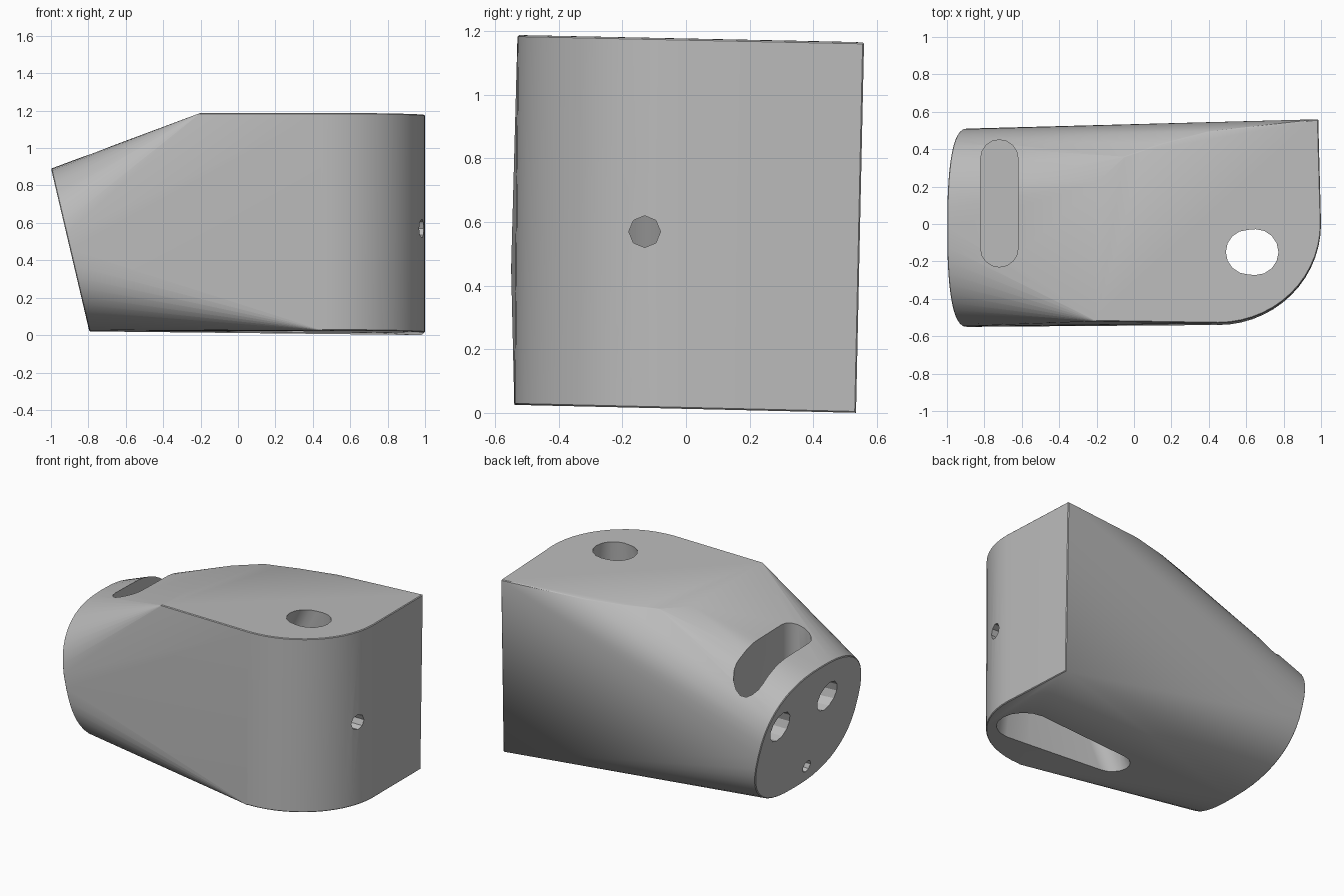
import bpy, bmesh
from math import sin, cos, pi, copysign
from mathutils import Matrix, Vector

cube = bpy.data.objects.get("Cube")
if cube:
    bpy.data.objects.remove(cube, do_unlink=True)

grey = bpy.data.materials.new("plain_grey")
grey.use_nodes = True
colour = (0.5, 0.5, 0.5, 1)
grey.diffuse_color = colour
grey.node_tree.nodes["Principled BSDF"].inputs["Base Color"].default_value = colour


def hull(name, points):
    """Object wrapped tightly around a set of points."""
    bm = bmesh.new()
    for p in points:
        bm.verts.new(p)
    res = bmesh.ops.convex_hull(bm, input=bm.verts)
    loose = {g for g in res["geom_interior"] + res["geom_unused"]
             if isinstance(g, bmesh.types.BMVert)}
    bmesh.ops.delete(bm, geom=list(loose), context="VERTS")
    bmesh.ops.dissolve_limit(bm, angle_limit=0.004, verts=bm.verts, edges=bm.edges)
    bmesh.ops.recalc_face_normals(bm, faces=bm.faces)
    me = bpy.data.meshes.new(name)
    bm.to_mesh(me)
    bm.free()
    me.materials.append(grey)
    ob = bpy.data.objects.new(name, me)
    bpy.context.collection.objects.link(ob)
    return ob


def ring(x, y, z, r, n=16):
    return [(x + r * cos(2 * pi * i / n), y + r * sin(2 * pi * i / n), z) for i in range(n)]


def bore(name, start, end, r, n=12):
    """Straight round cutter between two points."""
    a, b = Vector(start), Vector(end)
    turn = (b - a).to_track_quat("Z", "Y").to_matrix()
    pts = []
    for p in (a, b):
        pts += [p + turn @ Vector(q) for q in ring(0, 0, 0, r, n)]
    return hull(name, pts)


def spow(v, e):
    return copysign(abs(v) ** e, v)


# Body: rounded-corner block drawn together to a tilted oval end
def corner(y_front, z_front, z_back):
    steps = 14
    pts = []
    for i in range(steps + 1):
        a = pi / 2 * i / steps
        y = y_front * cos(a)
        z = z_front + (z_back - z_front) * (y + 0.53) / 1.08
        pts.append((0.45 + 0.55 * sin(a), y, z))
    return pts


points = corner(-0.53, 1.188, 1.165) + [(0.985, 0.56, 1.165)]
points += corner(-0.54, 0.025, 0.0) + [(0.985, 0.535, 0.0)]
points += [(-0.2, -0.52, 1.188), (-0.2, 0.22, 1.172), (-0.05, 0.36, 1.17),
           (0.15, 0.43, 1.168), (0.4, 0.495, 1.167)]
for i in range(48):
    a = 2 * pi * i / 48
    z = 0.455 + 0.435 * spow(sin(a), 0.8)
    points.append((-0.795 - 0.235 * (z - 0.02), -0.02 + 0.53 * spow(cos(a), 0.8), z))
body = hull("body", points)
bevel = body.modifiers.new("soft_edges", "BEVEL")
bevel.width = 0.02
bevel.segments = 1
bevel.limit_method = "ANGLE"
bevel.angle_limit = 0.7

# Round top opening that widens into a long slot underneath
cutters = [hull("flared_slot", ring(0.645, -0.15, 1.25, 0.12) + ring(0.645, -0.15, 1.1, 0.12)
                + ring(0.73, -0.16, -0.02, 0.17) + ring(0.02, -0.16, -0.02, 0.11))]
# Crosswise pocket near the oval end
pocket = []
for y in (-0.13, 0.35):
    for x, z in ((-0.72, 1.3), (-0.72, 0.5)):
        pocket += ring(x, y, z, 0.1)
cutters.append(hull("cross_pocket", pocket))
# Bores through the oval end and the rounded corner
cutters.append(bore("back_end_bore", (-1.1, 0.33, 0.6), (-0.7, 0.33, 0.6), 0.1))
cutters.append(bore("front_end_bore", (-1.1, -0.18, 0.62), (-0.7, -0.14, 0.62), 0.1))
cutters.append(bore("small_end_bore", (-1.0, -0.1, 0.14), (0.1, -0.14, 0.14), 0.04, 8))
cutters.append(bore("side_screw_bore", (1.1, -0.13, 0.57), (0.65, -0.13, 0.57), 0.05, 8))
for c in cutters:
    c.hide_render = True
    m = body.modifiers.new(c.name, "BOOLEAN")
    m.operation = "DIFFERENCE"
    m.solver = "EXACT"
    m.object = c

# Bake the cuts, then remove the cutters
deps = bpy.context.evaluated_depsgraph_get()
body.data, body_mesh = bpy.data.meshes.new_from_object(body.evaluated_get(deps)), body.data
body.modifiers.clear()
bpy.data.meshes.remove(body_mesh)
for c in cutters:
    bpy.data.objects.remove(c, do_unlink=True)

for o in bpy.context.selected_objects:
    o.select_set(False)
body.select_set(True)
bpy.context.view_layer.objects.active = body
bpy.ops.object.shade_smooth_by_angle(angle=0.5)
